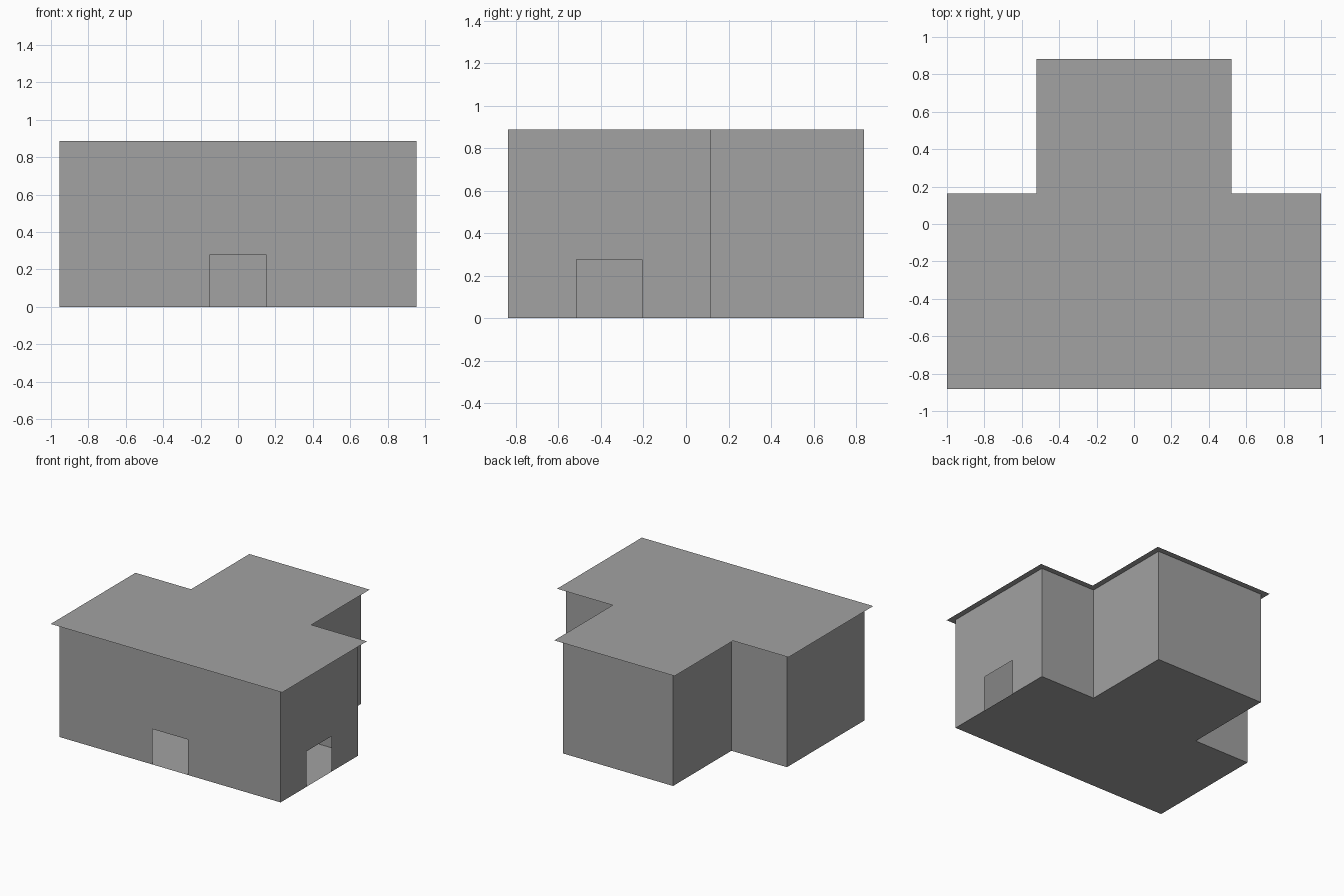
import bpy
import bmesh
from mathutils import Vector

cube = bpy.data.objects.get("Cube")
if cube:
    bpy.data.objects.remove(cube, do_unlink=True)

HEIGHT = 0.888
DOOR_HEIGHT = 0.277
OVERHANG = 0.045

grey = bpy.data.materials.new("plain grey")
grey.use_nodes = True
grey.diffuse_color = (0.36, 0.36, 0.36, 1)
grey.node_tree.nodes["Principled BSDF"].inputs["Base Color"].default_value = grey.diffuse_color


def t_plan(grow=0.0):
    """T-shaped outline, counter-clockwise from the front left corner."""
    wing, stem = 0.955 + grow, 0.475 + grow
    front, step, back = -0.838 - grow, 0.118 + grow, 0.838 + grow
    half = [(wing, front), (wing, step), (stem, step), (stem, back)]
    return [Vector((x, y, 0)) for x, y in half + [(-x, y) for x, y in reversed(half)]]


def make_object(name, polygons):
    bm = bmesh.new()
    for points in polygons:
        bm.faces.new([bm.verts.new(p) for p in points])
    bmesh.ops.remove_doubles(bm, verts=bm.verts, dist=0.0001)
    mesh = bpy.data.meshes.new(name)
    bm.to_mesh(mesh)
    bm.free()
    mesh.materials.append(grey)
    obj = bpy.data.objects.new(name, mesh)
    bpy.context.collection.objects.link(obj)
    return obj


def wall(a, b, door=None):
    """Upright wall from a to b; door gives its two distances from a."""
    up = Vector((0, 0, HEIGHT))
    points = [a]
    if door:
        along = (b - a).normalized()
        lintel = Vector((0, 0, DOOR_HEIGHT))
        near, far = (a + along * d for d in door)
        points += [near, near + lintel, far + lintel, far]
    return points + [b, b + up, a + up]


# Walls, with open doorways in the front and the +x end
plan = t_plan()
doors = {0: (0.322, 0.631), 7: (0.802, 1.108)}
make_object("walls", [wall(plan[i], plan[(i + 1) % len(plan)], doors.get(i))
                      for i in range(len(plan))])

# Floor sheet
make_object("floor", [list(reversed(plan))])

# Thin flat roof with overhanging eaves
make_object("roof", [[p + Vector((0, 0, HEIGHT)) for p in t_plan(OVERHANG)]])
